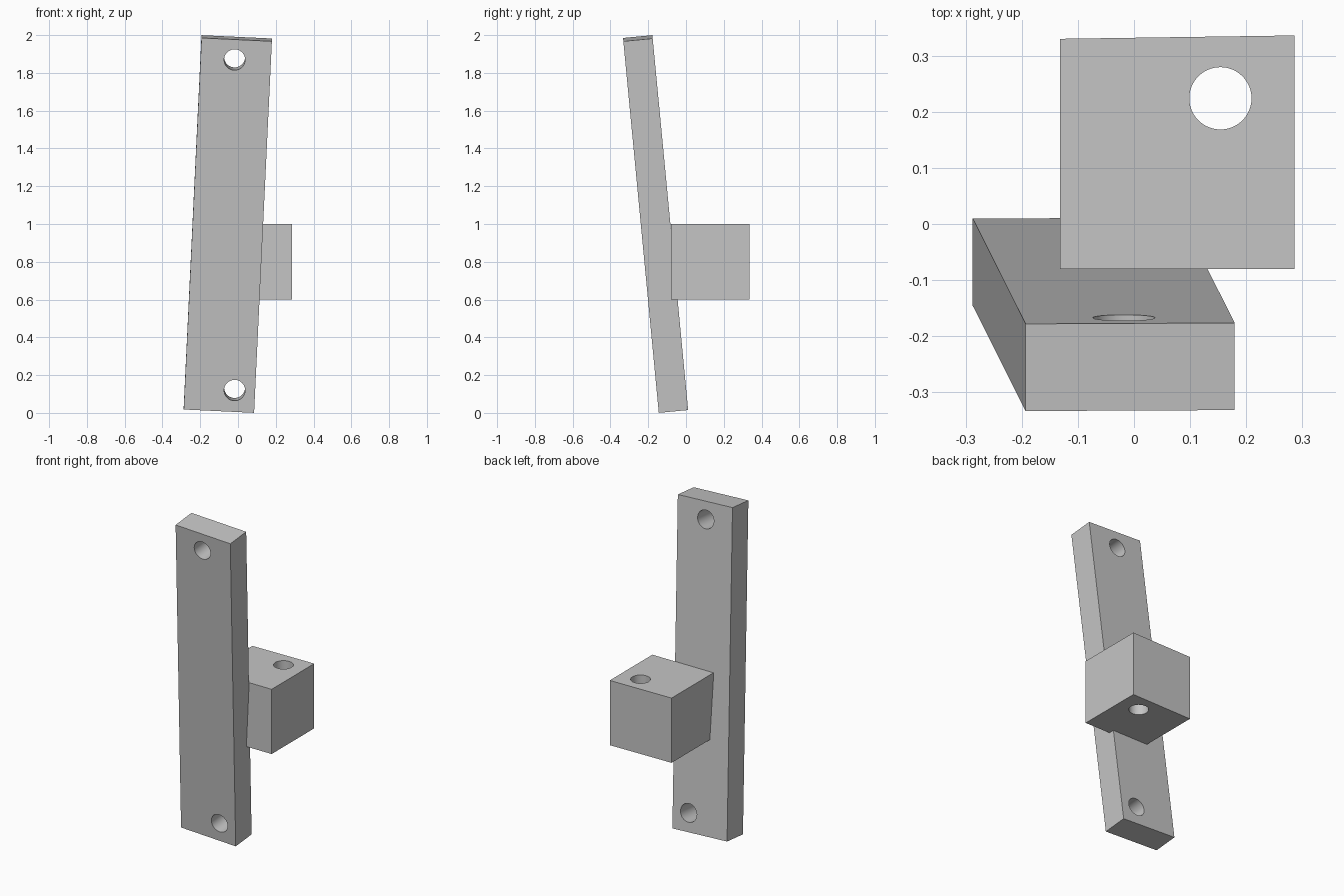
import bpy
import bmesh
from math import radians
from mathutils import Matrix, Vector

default = bpy.data.objects.get("Cube")
if default:
    bpy.data.objects.remove(default, do_unlink=True)

grey = bpy.data.materials.new("plain_grey")
grey.use_nodes = True
colour = (0.56, 0.56, 0.56, 1)
grey.diffuse_color = colour
grey.node_tree.nodes["Principled BSDF"].inputs["Base Color"].default_value = colour


def add_object(name, bm):
    mesh = bpy.data.meshes.new(name)
    bm.to_mesh(mesh)
    bm.free()
    mesh.materials.append(grey)
    obj = bpy.data.objects.new(name, mesh)
    bpy.context.collection.objects.link(obj)
    return obj


def add_box(name, centre, size, turn=Matrix()):
    bm = bmesh.new()
    placement = Matrix.Translation(centre) @ turn @ Matrix.Diagonal((*size, 1))
    bmesh.ops.create_cube(bm, size=1, matrix=placement)
    return add_object(name, bm)


def drill(obj, centre, turn, radius=0.0555, depth=0.7):
    """Cut a round through hole along the turned z axis."""
    bm = bmesh.new()
    bmesh.ops.create_cone(bm, cap_ends=True, segments=64, radius1=radius,
                          radius2=radius, depth=depth,
                          matrix=Matrix.Translation(centre) @ turn)
    cutter = add_object("hole_cutter", bm)
    cutter.hide_render = True
    cut = obj.modifiers.new("hole", "BOOLEAN")
    cut.operation = "DIFFERENCE"
    cut.solver = "EXACT"
    cut.object = cutter
    bpy.context.view_layer.objects.active = obj
    bpy.ops.object.modifier_apply(modifier=cut.name)
    bpy.data.objects.remove(cutter, do_unlink=True)


# Leaning mounting bar with a screw hole near each end
lean = Matrix.Rotation(radians(5.45), 4, "X") @ Matrix.Rotation(radians(2.73), 4, "Y")
bar = add_box("mounting_bar", (-0.054, -0.161, 1.0), (0.373, 0.156, 1.978), lean)
across = lean @ Matrix.Rotation(radians(90), 4, "X")
for x, y, z in ((-0.018, -0.244, 1.877), (-0.018, -0.077, 0.127)):
    drill(bar, (x, y, z), across)

# Upright block behind the bar, its back face very slightly skewed
block = add_box("socket_block", (0.077, 0.125, 0.8), (0.418, 0.41, 0.4))
for v in block.data.vertices:
    if v.co.y > 0 and v.co.x > 0:
        v.co.y += 0.006
drill(block, (0.154, 0.224, 0.8), Matrix())

# Smooth hole walls, crisp edges
for obj in (bar, block):
    bpy.ops.object.select_all(action="DESELECT")
    obj.select_set(True)
    bpy.context.view_layer.objects.active = obj
    bpy.ops.object.shade_smooth_by_angle(angle=radians(30))
